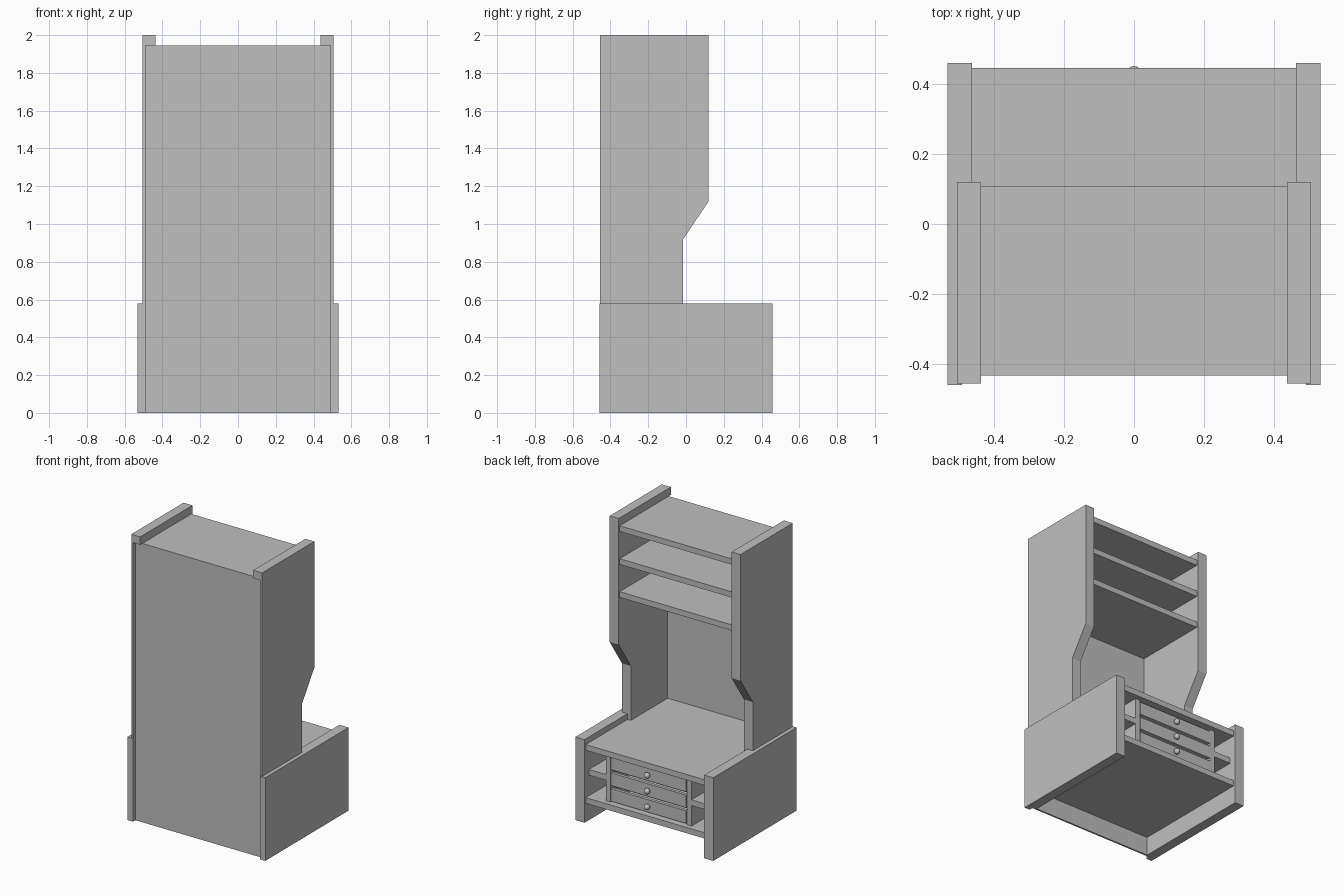
import bpy, bmesh
from mathutils import Vector

cube = bpy.data.objects.get("Cube")
if cube:
    bpy.data.objects.remove(cube, do_unlink=True)

grey = bpy.data.materials.new("plain grey")
grey.use_nodes = True
GREY = (0.52, 0.52, 0.52, 1)
grey.diffuse_color = GREY
grey.node_tree.nodes["Principled BSDF"].inputs["Base Color"].default_value = GREY


def finish(name, bm):
    bmesh.ops.recalc_face_normals(bm, faces=bm.faces)
    mesh = bpy.data.meshes.new(name)
    bm.to_mesh(mesh)
    bm.free()
    mesh.materials.append(grey)
    obj = bpy.data.objects.new(name, mesh)
    bpy.context.collection.objects.link(obj)
    return obj


def prism(name, x0, x1, profile):
    """Extrude a (y, z) outline along x."""
    bm = bmesh.new()
    face = bm.faces.new([bm.verts.new((x0, y, z)) for y, z in profile])
    out = bmesh.ops.extrude_face_region(bm, geom=[face])
    moved = [v for v in out["geom"] if isinstance(v, bmesh.types.BMVert)]
    bmesh.ops.translate(bm, verts=moved, vec=Vector((x1 - x0, 0, 0)))
    return finish(name, bm)


def box(name, x, y, z):
    (y0, y1), (z0, z1) = y, z
    return prism(name, x[0], x[1], [(y0, z0), (y1, z0), (y1, z1), (y0, z1)])


BACK = -0.432      # outer face of the back panel
INNER = -0.42      # inner face of the back panel
BOARD = 0.04
WORKTOP = 0.54
FLOOR = 0.17

# Back panel and the cutter that makes its rebate in the side boards
box("back_panel", (-0.49, 0.49), (BACK, INNER), (0, 1.945))
cutter = box("rebate_cutter", (-0.49, 0.49), (-0.6, INNER), (-0.1, 1.945))
cutter.hide_render = True
cutter.hide_viewport = True
cutter.display_type = 'WIRE'

upper_outline = [(-0.455, 0.5), (-0.015, 0.5), (-0.015, 0.92),
                 (0.12, 1.12), (0.12, 2), (-0.455, 2)]

for word, s in (("left", 1), ("right", -1)):
    # Tall shaped side and wide base side
    sides = [prism(f"{word}_upper_side", s * 0.436, s * 0.505, upper_outline),
             box(f"{word}_base_side", (s * 0.462, s * 0.532), (-0.459, 0.459), (0, 0.58))]
    for side in sides:
        mod = side.modifiers.new("rebate", 'BOOLEAN')
        mod.operation = 'DIFFERENCE'
        mod.solver = 'EXACT'
        mod.object = cutter
    # Short shelf beside the drawers, and drawer cabinet wall
    box(f"{word}_short_shelf", (s * 0.33, s * 0.52), (INNER, 0.41), (0.313, 0.353))
    box(f"{word}_drawer_wall", (s * 0.295, s * 0.33), (INNER, 0.41), (FLOOR, WORKTOP - BOARD))

# Upper shelves
for i, top in enumerate((1.945, 1.715, 1.485)):
    box(f"upper_shelf_{i + 1}", (-0.455, 0.455), (INNER, 0.108), (top - BOARD, top))

# Base boards
box("worktop", (-0.48, 0.48), (INNER, 0.445), (WORKTOP - BOARD, WORKTOP))
box("bottom_shelf", (-0.48, 0.48), (INNER, 0.445), (FLOOR - BOARD, FLOOR))

# Three drawers, each an open tray with a front and a round knob
PITCH = (WORKTOP - BOARD - FLOOR) / 3
for i in range(3):
    z = FLOOR + i * PITCH + 0.008
    top = z + PITCH - 0.022
    n = f"drawer_{i + 1}"
    box(n + "_front", (-0.29, 0.29), (0.39, 0.412), (z, top))
    box(n + "_floor", (-0.28, 0.28), (-0.38, 0.39), (z, z + 0.012))
    box(n + "_back", (-0.28, 0.28), (-0.4, -0.38), (z, top - 0.01))
    for word, s in (("left", 1), ("right", -1)):
        box(f"{n}_{word}_wall", (s * 0.265, s * 0.28), (-0.38, 0.39), (z, top - 0.01))
    bm = bmesh.new()
    bmesh.ops.create_uvsphere(bm, u_segments=20, v_segments=12, radius=0.02)
    bmesh.ops.translate(bm, verts=bm.verts, vec=Vector((0, 0.43, (z + top) / 2)))
    for f in bm.faces:
        f.smooth = True
    finish(n + "_knob", bm)
    # Rail between drawers
    if i:
        edge = FLOOR + i * PITCH
        box(f"drawer_rail_{i}", (-0.295, 0.295), (0.35, 0.38), (edge - 0.012, edge + 0.006))
